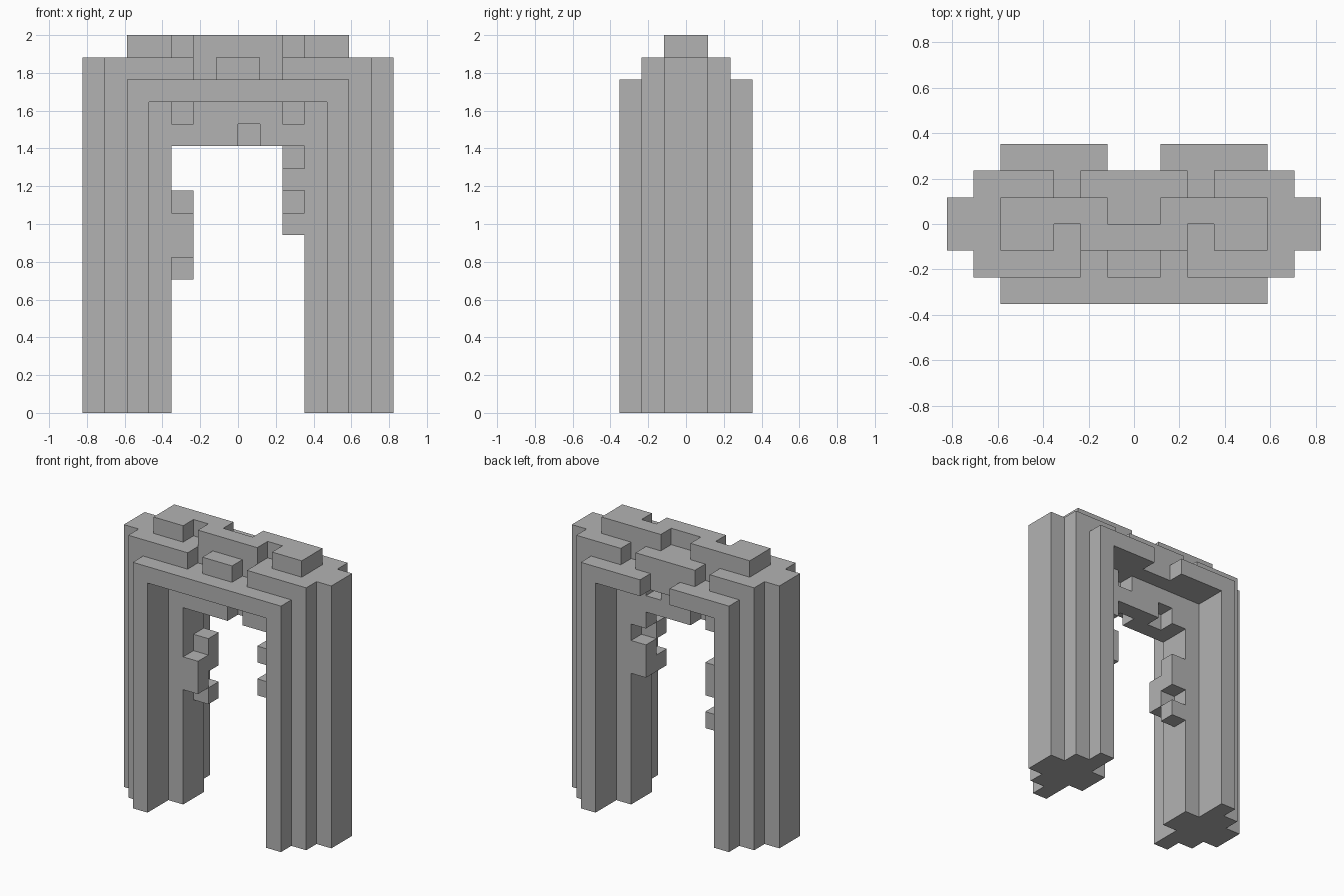
import bpy
import bmesh
from itertools import product
from mathutils import Vector

UNIT = 2 / 17  # edge of one cube; the arch is 17 cubes tall

cube = bpy.data.objects.get("Cube")
if cube:
    bpy.data.objects.remove(cube)

stone = bpy.data.materials.new("grey_stone")
stone.use_nodes = True
GREY = (0.45, 0.45, 0.45, 1)
stone.diffuse_color = GREY
stone.node_tree.nodes["Principled BSDF"].inputs["Base Color"].default_value = GREY


def cells(x, y, z):
    """All cubes inside the given ranges."""
    return set(product(range(*x), range(*y), range(*z)))


def mirrored(group, axis):
    """The group plus its mirror image across the x (0) or y (1) plane."""
    flip = {tuple(-c - 1 if i == axis else c for i, c in enumerate(p)) for p in group}
    return group | flip


FRONT, BACK = (-1, 0), (0, 1)
parts = {}

# Legs with a stepped plan
leg = cells((3, 7), (-1, 1), (0, 16))
leg |= mirrored(cells((4, 6), (1, 2), (0, 16)) | cells((4, 5), (2, 3), (0, 15)), 1)
parts["left_leg"] = leg
parts["right_leg"] = mirrored(leg, 0) - leg

# Lintel core, with shallow niches in both faces
core = cells((-3, 3), (-1, 1), (12, 16))
core -= mirrored(cells((2, 3), FRONT, (13, 14)), 0)
core -= cells((0, 1), FRONT, (12, 13))
core -= cells((1, 2), BACK, (13, 14))
core -= cells((-2, -1), BACK, (12, 13))
parts["lintel_core"] = core

# Front lintel: long ledge, side steps and a middle bump
front = cells((-4, 4), (-3, -1), (14, 15))
front |= mirrored(cells((2, 4), (-2, -1), (15, 16)), 0)
front |= cells((-1, 1), (-2, -1), (15, 16))
parts["front_lintel"] = front

# Back lintel: ledge broken in the middle, notched upper step
back = cells((-4, 4), (1, 2), (14, 15))
back |= mirrored(cells((1, 4), (2, 3), (14, 15)) | cells((3, 4), (1, 2), (15, 16)), 0)
back |= cells((-2, 2), (1, 2), (15, 16))
parts["back_lintel"] = back

# Ridge on top
ridge = mirrored(cells((3, 5), FRONT, (16, 17)) | cells((1, 5), BACK, (16, 17)), 0)
parts["top_ridge"] = ridge | cells((-2, 2), FRONT, (16, 17))

# Loose stones jutting into the opening
parts["right_inner_stones"] = (cells((-3, -2), FRONT, (7, 9))
                               | cells((-3, -2), BACK, (8, 10))
                               | cells((-3, -2), BACK, (6, 7)))
parts["left_inner_stones"] = (cells((2, 3), FRONT, (10, 11))
                              | cells((2, 3), FRONT, (8, 9))
                              | cells((2, 3), BACK, (11, 12))
                              | cells((2, 3), BACK, (8, 10)))

solid = set().union(*parts.values())


def build(name, group):
    """Skin the exposed sides of a group of cubes and merge flat areas."""
    bm = bmesh.new()
    verts = {}
    for cell in sorted(group):
        for axis, side in product(range(3), (0, 1)):
            step = list(cell)
            step[axis] += 2 * side - 1
            if tuple(step) in solid:
                continue
            u, v = (axis + 1) % 3, (axis + 2) % 3
            corners = []
            for a, b in ((0, 0), (1, 0), (1, 1), (0, 1)):
                p = list(cell)
                p[axis] += side
                p[u] += a
                p[v] += b
                p = tuple(p)
                if p not in verts:
                    verts[p] = bm.verts.new(Vector(p) * UNIT)
                corners.append(verts[p])
            bm.faces.new(corners if side else corners[::-1])
    bmesh.ops.dissolve_limit(bm, angle_limit=0.01, verts=bm.verts[:], edges=bm.edges[:])
    mesh = bpy.data.meshes.new(name)
    bm.to_mesh(mesh)
    bm.free()
    mesh.materials.append(stone)
    bpy.context.collection.objects.link(bpy.data.objects.new(name, mesh))


for part_name, group in parts.items():
    build(part_name, group)
